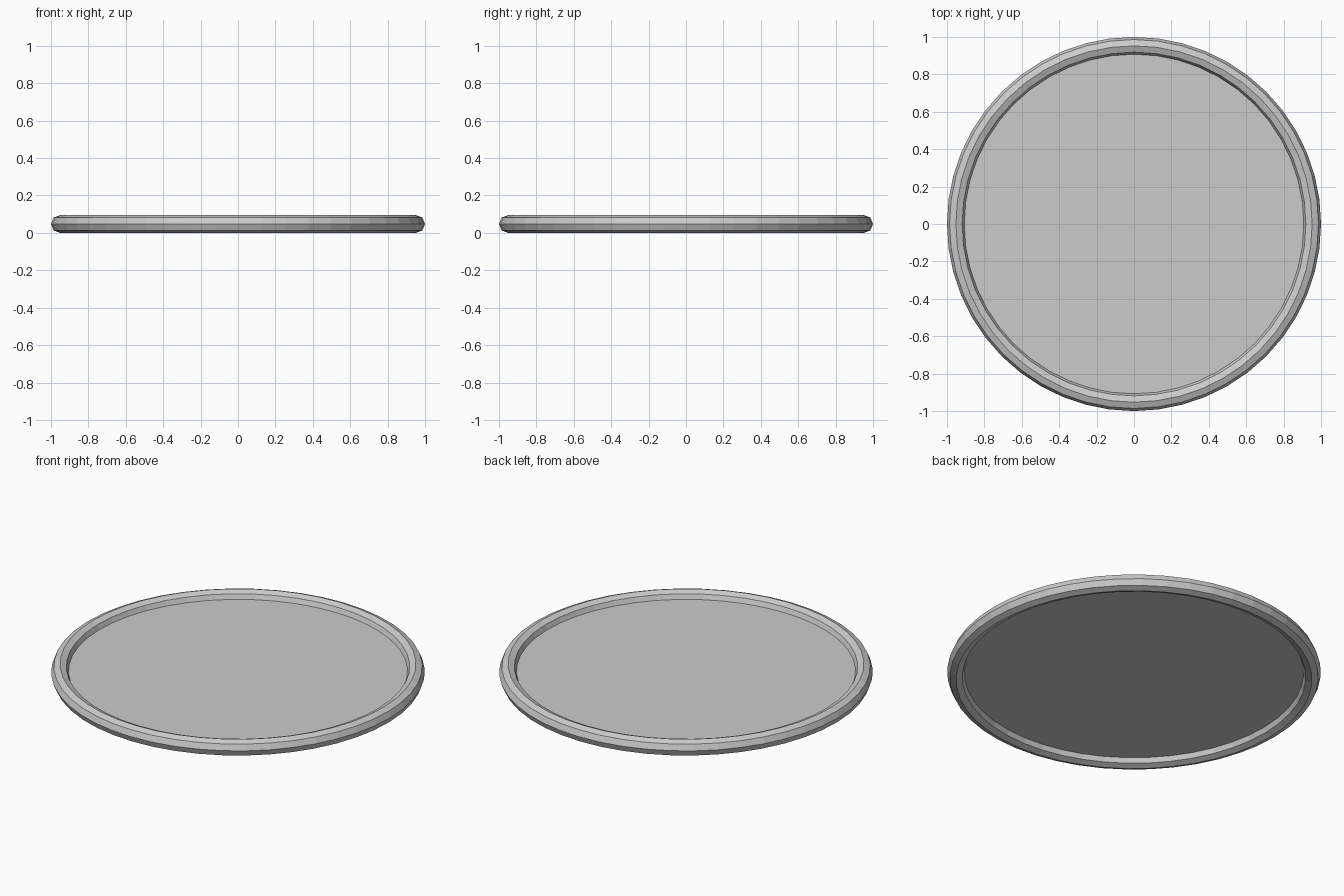
import bpy

if "Cube" in bpy.data.objects:
    bpy.data.objects.remove(bpy.data.objects["Cube"])

MAJOR, MINOR = 0.9525, 0.0475
SIDES = 48

# Rounded eight-sided rim, standing on z = 0
bpy.ops.mesh.primitive_torus_add(major_segments=SIDES, minor_segments=8,
                                 major_radius=MAJOR, minor_radius=MINOR,
                                 location=(0, 0, MINOR))
rim = bpy.context.object
rim.name = "rim"

# Thin flat panel set halfway up the rim, its edge buried in the rim
bpy.ops.mesh.primitive_cylinder_add(vertices=SIDES, radius=0.93, depth=0.012,
                                    location=(0, 0, MINOR))
panel = bpy.context.object
panel.name = "panel"
